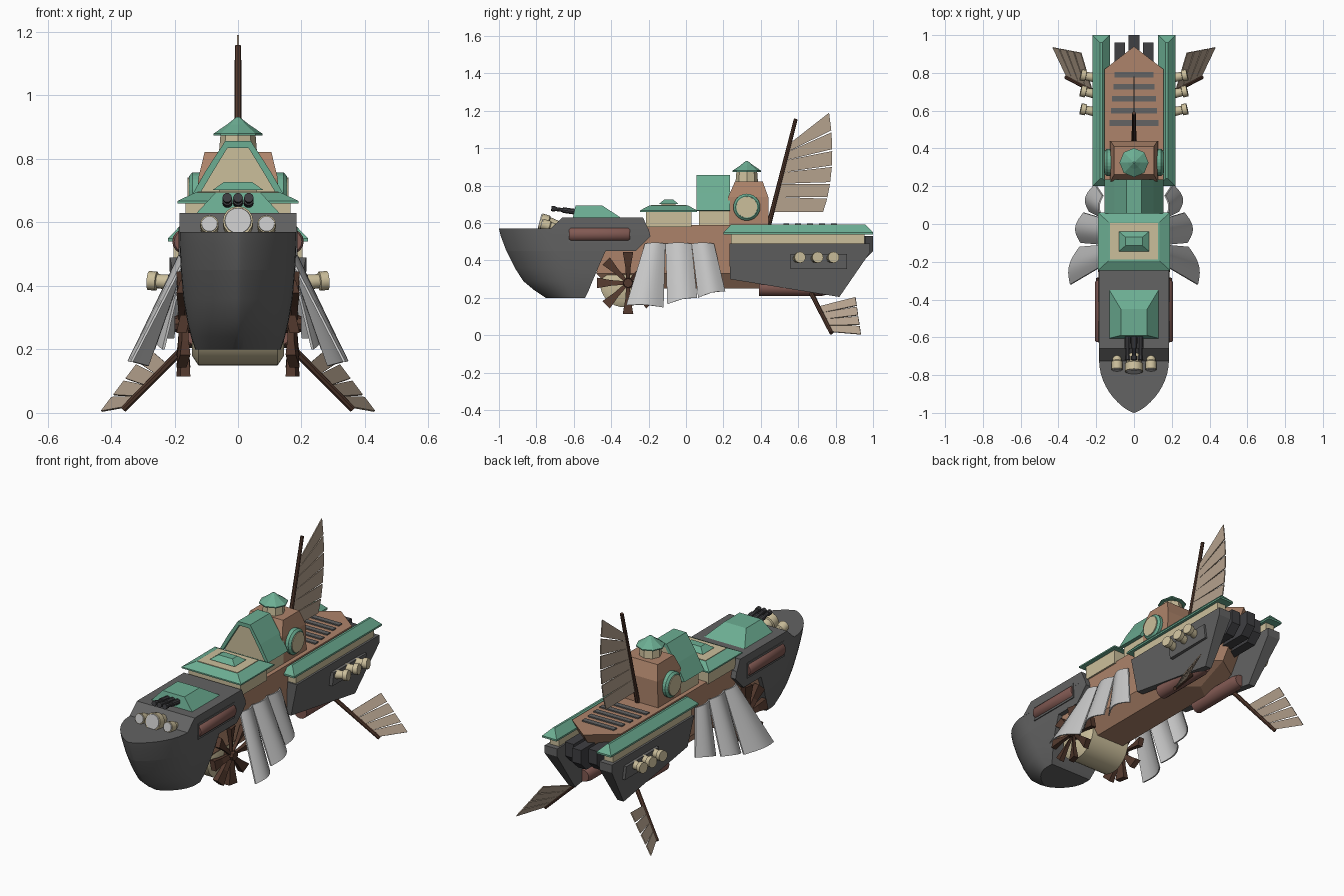
import bpy, bmesh, math
from mathutils import Vector as V

if "Cube" in bpy.data.objects:
    bpy.data.objects.remove(bpy.data.objects["Cube"])

def mat(name, *c):
    m = bpy.data.materials.new(name)
    m.diffuse_color = (*c, 1)
    m.use_nodes = True
    m.node_tree.nodes["Principled BSDF"].inputs["Base Color"].default_value = m.diffuse_color
    return m

GREY = mat("hull grey", .125, .125, .125)
COPPER = mat("copper brown", .42, .23, .145)
CREAM = mat("cream", .60, .52, .33)
GREEN = mat("roof green", .15, .42, .29)
RED = mat("dull red", .22, .10, .085)
WOOD = mat("dark wood", .085, .04, .026)
SAIL = mat("sail tan", .46, .36, .27)
PALE = mat("pale grey", .56, .56, .56)
DARK = mat("gun dark", .05, .05, .055)

def mesh(name, verts, faces, m, mirror=False, smooth=False):
    bm = bmesh.new()
    for s in ((1, -1) if mirror else (1,)):
        vs = [bm.verts.new((v[0] * s, v[1], v[2])) for v in verts]
        for f in faces:
            bm.faces.new([vs[i] for i in f])
    bmesh.ops.recalc_face_normals(bm, faces=bm.faces)
    me = bpy.data.meshes.new(name)
    bm.to_mesh(me)
    bm.free()
    me.materials.append(m)
    ob = bpy.data.objects.new(name, me)
    bpy.context.collection.objects.link(ob)
    if smooth:
        bpy.ops.object.select_all(action='DESELECT')
        ob.select_set(True)
        bpy.context.view_layer.objects.active = ob
        bpy.ops.object.shade_smooth_by_angle(angle=math.radians(35))
    return ob

def loft(name, rings, m, **k):
    n = len(rings[0])
    faces = [list(range(n)), list(range(n * (len(rings) - 1), n * len(rings)))]
    for r in range(len(rings) - 1):
        faces += [[r*n + i, r*n + (i+1) % n, (r+1)*n + (i+1) % n, (r+1)*n + i] for i in range(n)]
    return mesh(name, [p for r in rings for p in r], faces, m, **k)

def prism_x(name, pts, x0, x1, m, **k):
    return loft(name, [[(x, y, z) for y, z in pts] for x in (x0, x1)], m, **k)

def prism_y(name, pts, y0, y1, m, **k):
    return loft(name, [[(x, y, z) for x, z in pts] for y in (y0, y1)], m, **k)

def block(name, levels, m, **k):
    # stacked rectangles: (x0, x1, y0, y1, z)
    return loft(name, [[(a, c, z), (b, c, z), (b, d, z), (a, d, z)] for a, b, c, d, z in levels], m, **k)

def tube(name, p0, p1, profile, m, n=16, **k):
    # turned part: profile of (fraction along axis, radius)
    p0, p1 = V(p0), V(p1)
    q = (p1 - p0).to_track_quat('Z', 'Y')
    rings = [[p0.lerp(p1, t) + q @ V((r*math.cos(2*math.pi*i/n), r*math.sin(2*math.pi*i/n), 0))
              for i in range(n)] for t, r in profile]
    return loft(name, rings, m, **k)

def plate(name, pts, m, t=.003, **k):
    pts = [V(p) for p in pts]
    nrm = (pts[1] - pts[0]).cross(pts[2] - pts[0]).normalized() * t
    return loft(name, [[p - nrm for p in pts], [p + nrm for p in pts]], m, **k)

# bow hull, lofted from keel to deck: z, front y, half width, nose length, back y
rings = []
for z, yf, w, L, yb in [(.2, -.75, .135, .17, -.54), (.24, -.81, .148, .21, -.52), (.29, -.87, .16, .25, -.5),
                        (.36, -.915, .172, .27, -.47), (.45, -.96, .18, .28, -.43), (.45, -.96, .18, .28, -.27),
                        (.53, -.99, .184, .28, -.19), (.57, -1, .185, .28, -.2)]:
    half = [(w * math.sin(a)**1.5, yf + L - L*math.cos(a)) for a in [math.pi/2 * i/12 for i in range(13)]]
    half.append((w, yb))
    rings.append([(x, y, z) for x, y in half] + [(-x, y, z) for x, y in half[:0:-1]])
loft("bow_hull", rings, GREY, smooth=True)
prism_x("bow_upper_deck", [(-.73, .565), (-.66, .63), (-.23, .63), (-.2, .565)], -.185, .185, GREY)
prism_x("bow_side_frame", [(-.63, .495), (-.295, .495), (-.295, .585), (-.63, .585)], .18, .188, GREY, mirror=True)
tube("bow_side_pipe", (.167, -.625, .54), (.167, -.3, .54), [(0, .034), (.03, .04), (.97, .04), (1, .034)],
     RED, mirror=True, smooth=True)

# bow gun turret
block("turret_roof", [(-.13, .13, -.605, -.35, .63), (-.07, .07, -.59, -.45, .695)], GREEN)
for i in (-1, 0, 1):
    tube("gun_barrel", (i*.032, -.5, .648), (i*.034, -.72, .678),
         [(0, .016), (.72, .016), (.72, .011), (.9, .011), (.9, .015), (1, .015)], DARK, 10)

# searchlights
for x, z, r, y in [(0, .605, .048, -.78), (.09, .595, .029, -.77), (-.09, .595, .029, -.77)]:
    tube("searchlight", (x, y + .1, z - .03), (x, y, z), [(0, r*.7), (.55, r*.85), (.6, r), (1, r)], CREAM, smooth=True)
    tube("searchlight_lens", (x, y, z), (x, y - .004, z + .001), [(0, r*.88), (1, r*.85)], PALE)

# central copper hull with pointed stern
rings = []
for z, w, y0, y1, tip in [(.25, .09, -.4, .5, .57), (.33, .15, -.48, .66, .76), (.59, .155, -.4, .82, .94)]:
    rings.append([(-w, y0, z), (w, y0, z), (w, y1, z), (0, tip, z), (-w, y1, z)])
loft("main_hull", rings, COPPER)
for i in range(5):
    y, w = .535 + i * .064, .13 - i * .007
    block("deck_grille", [(-w, w, y - .015, y + .015, .585), (-w, w, y - .015, y + .015, .597)], GREY)

# drum and paddle wheels
tube("paddle_drum", (-.145, -.33, .28), (.145, -.33, .28), [(0, .1), (.07, .13), (.93, .13), (1, .1)], CREAM, 32, smooth=True)
tube("wheel_hub", (.14, -.31, .28), (.2, -.31, .28), [(0, .03), (1, .025)], WOOD, 8, mirror=True)
for i in range(8):
    a = i * math.pi / 4
    d, e = V((0, math.cos(a), math.sin(a))), V((0, -math.sin(a), math.cos(a)))
    c = V((.172, -.31, .28))
    loft("paddle", [[c + d*r + e*h*s + V((x, 0, 0)) for s, x in [(-1, -q), (1, -q + .012), (1, q), (-1, q - .012)]]
                    for r, h, q in [(.01, .009, .014), (.09, .015, .017), (.165, .028, .022)]], WOOD, mirror=True)

# pale ribbed wings: three curved lobes a side
lobes = [(-.22, -.11, (.335, -.32, .16), (.285, -.12, .148), .03),
         (-.11, .03, (.28, -.1, .165), (.265, .06, .2), .035),
         (.03, .15, (.235, .065, .2), (.205, .21, .235), .035)]
for y0, y1, a, b, bulge in lobes:
    rings = []
    for p, q, h in [((.165, y0, .49), (.165, y1, .49), .02), (a, b, bulge)]:
        arc = [(V(p).lerp(V(q), i/10), math.sin(math.pi * i/10) * h) for i in range(11)]
        rings.append([v + V((s + .004, 0, s*.3)) for v, s in arc] + [v + V((s - .004, 0, s*.3)) for v, s in arc[::-1]])
    loft("wing_lobe", rings, PALE, mirror=True, smooth=True)

# rear hull side panels with cream band and green roof
out = [(.232, .49), (.985, .49), (.985, .445), (.82, .205), (.235, .3)]
inn = [(.232, .49), (.985, .49), (.985, .445), (.82, .205), (.235, .3)]
loft("rear_side_hull", [[(.135, y, z) for y, z in inn],
                        [(.215 if z > .4 else .175, y, z) for y, z in out]], GREY, mirror=True)
block("rear_band", [(.145, .203, .24, .955, .49), (.145, .203, .24, .955, .545)], CREAM, mirror=True)
block("rear_roof", [(.128, .22, .2, 1, .54), (.128, .22, .2, 1, .55), (.168, .18, .24, .96, .592)], GREEN, mirror=True)
block("gun_plate", [(.18, .212, .56, .86, .355), (.18, .221, .56, .86, .435)], GREY, mirror=True)
for y in (.6, .695, .78):
    tube("side_cannon", (.19, y - .01, .41), (.282, y + .01, .417),
         [(0, .024), (.35, .024), (.7, .022), (.72, .03), (1, .03)], CREAM, mirror=True, smooth=True)

# stern exhaust boxes and underside pipes
for x, y in [(-.075, .96), (0, 1), (.075, .96)]:
    block("stern_box", [(x - .028, x + .028, .72, y - .05, .4), (x - .028, x + .028, .72, y, .45),
                        (x - .028, x + .028, .72, y, .53)], DARK)
tube("belly_pipe", (.125, .39, .252), (.125, .76, .252), [(0, .042), (.9, .042), (1, .034)], RED, mirror=True, smooth=True)

# front cabin with ringed roof and skylight
block("cabin_walls", [(-.165, .165, -.215, .03, .58), (-.165, .165, -.215, .03, .665)], CREAM)
block("cabin_roof", [(-.19, .19, -.245, .06, .66), (-.19, .19, -.245, .06, .668), (-.135, .135, -.195, .01, .694)], GREEN)
block("cabin_top", [(-.128, .128, -.188, .004, .69), (-.128, .128, -.188, .004, .697)], CREAM)
block("skylight", [(-.06, .06, -.13, -.055, .69), (-.06, .06, -.13, -.055, .704)], CREAM)
block("skylight_roof", [(-.08, .08, -.145, -.04, .702), (-.045, .045, -.115, -.07, .727)], GREEN)

# gambrel hall
prism_y("hall_walls", [(-.13, .58), (.13, .58), (.13, .68), (.085, .755), (.035, .838), (-.035, .838), (-.085, .755), (-.13, .68)],
        .07, .23, CREAM)
prism_y("hall_roof", [(.155, .668), (.103, .76), (.04, .857), (-.04, .857), (-.103, .76), (-.155, .668),
                      (-.135, .665), (-.086, .748), (-.033, .835), (.033, .835), (.086, .748), (.135, .665)], .055, .235, GREEN)

# tower, round windows and lookout
block("tower", [(-.13, .13, .225, .44, .58), (-.125, .125, .225, .44, .74), (-.105, .105, .262, .41, .822)], COPPER)
tube("window_frame", (.1, .325, .685), (.155, .325, .685), [(0, .072), (.8, .072), (1, .06)], GREEN, 24, mirror=True)
tube("window_glass", (.12, .325, .685), (.159, .325, .685), [(0, .058), (1, .056)], CREAM, 24, mirror=True)
tube("lookout", (0, .325, .82), (0, .325, .88), [(0, .06), (1, .055)], CREAM, 8)
tube("lookout_roof", (0, .325, .874), (0, .325, .932), [(0, .077), (.1, .077), (.6, .034), (1, .005)], GREEN, 8)

# mast and sail fan
tube("mast", (0, .44, .58), (0, .587, 1.157), [(0, .013), (1, .01)], WOOD, 8)
tips = [V((0, y, z)) for y, z in [(.765, 1.19), (.778, 1.085), (.782, .985), (.78, .9), (.77, .81), (.755, .73), (.73, .65)]]
roots = [V((0, .44 + (z - .58) * .255, z)) for z in (1.025, .98, .935, .87, .81, .74, .66)]
for i in range(6):
    plate("sail_blade", [roots[i], tips[i], tips[i].lerp(tips[i+1], .9), roots[i+1]], SAIL)

# lower stern fins
b0, b1 = V((.14, .665, .235)), V((.36, .778, .012))
tube("fin_boom", b0, b1, [(0, .013), (1, .011)], WOOD, 8, mirror=True)
t0, t1 = V((.43, .935, .005)), V((.275, .905, .21))
for i in range(4):
    p, q = .97 - i * .15, .97 - (i + 1) * .15
    plate("fin_blade", [b0.lerp(b1, p), t0.lerp(t1, i/4), t0.lerp(t1, (i + .86)/4), b0.lerp(b1, q)], SAIL, mirror=True)
